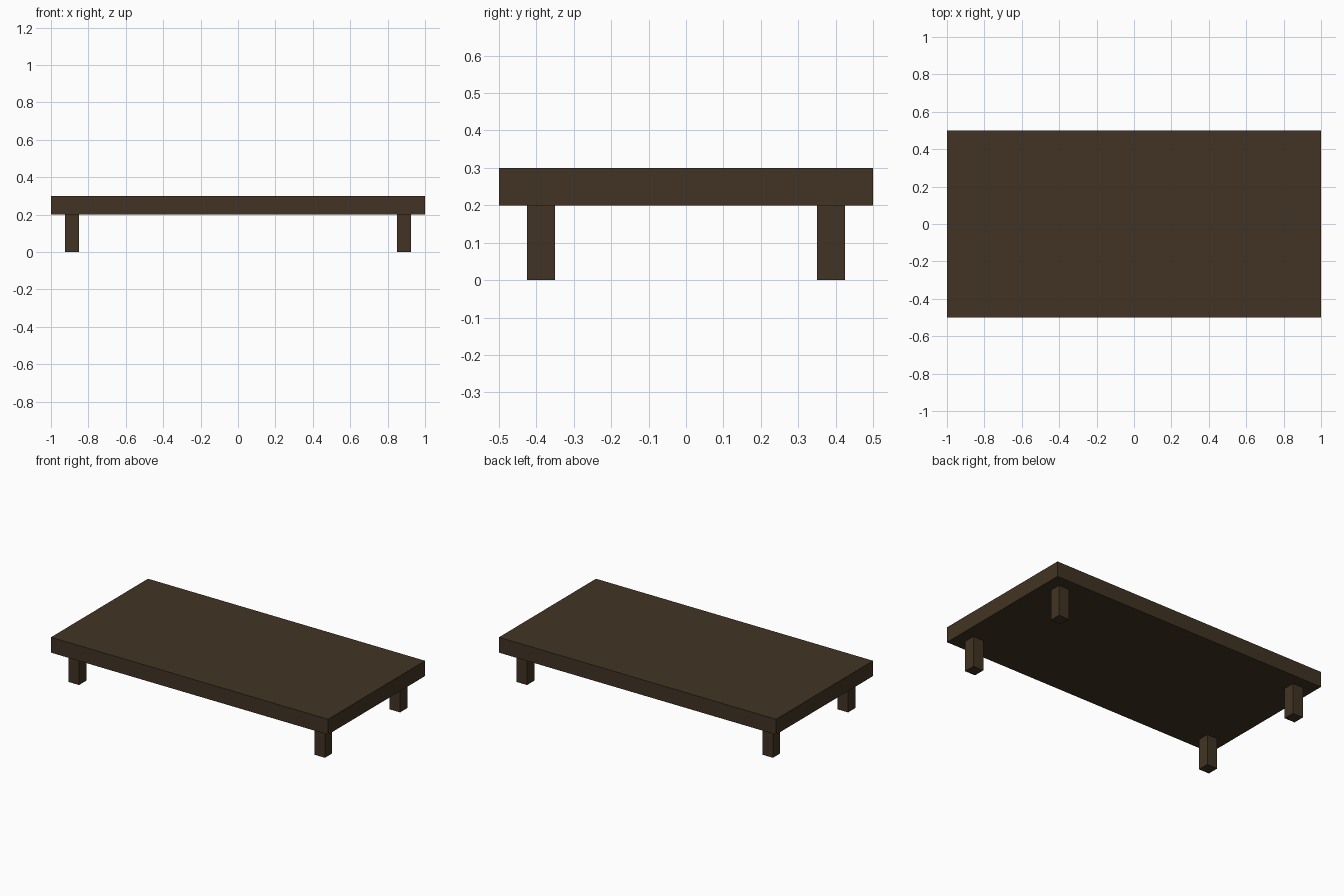
import bpy

if "Cube" in bpy.data.objects:
    bpy.data.objects.remove(bpy.data.objects["Cube"])

# one dark wood colour
wood = bpy.data.materials.new("dark_wood")
wood.diffuse_color = (0.053, 0.034, 0.017, 1)
wood.use_nodes = True
wood.node_tree.nodes["Principled BSDF"].inputs["Base Color"].default_value = wood.diffuse_color


def box(name, low, high):
    """Box spanning two opposite corners."""
    centre = [(a + b) / 2 for a, b in zip(low, high)]
    bpy.ops.mesh.primitive_cube_add(size=1, location=centre)
    ob = bpy.context.object
    ob.name = name
    ob.scale = [b - a for a, b in zip(low, high)]
    bpy.ops.object.transform_apply(location=False, rotation=False, scale=True)
    ob.data.materials.append(wood)
    return ob


# table top slab
box("table_top", (-1, -0.5, 0.2), (1, 0.5, 0.3))

# four square legs, set in from the corners
LEG, X, Y = 0.0375, 0.8875, 0.3875
for side, sx in (("left", -1), ("right", 1)):
    for end, sy in (("front", -1), ("back", 1)):
        x, y = sx * X, sy * Y
        box(f"{end}_{side}_leg", (x - LEG, y - LEG, 0), (x + LEG, y + LEG, 0.2))
